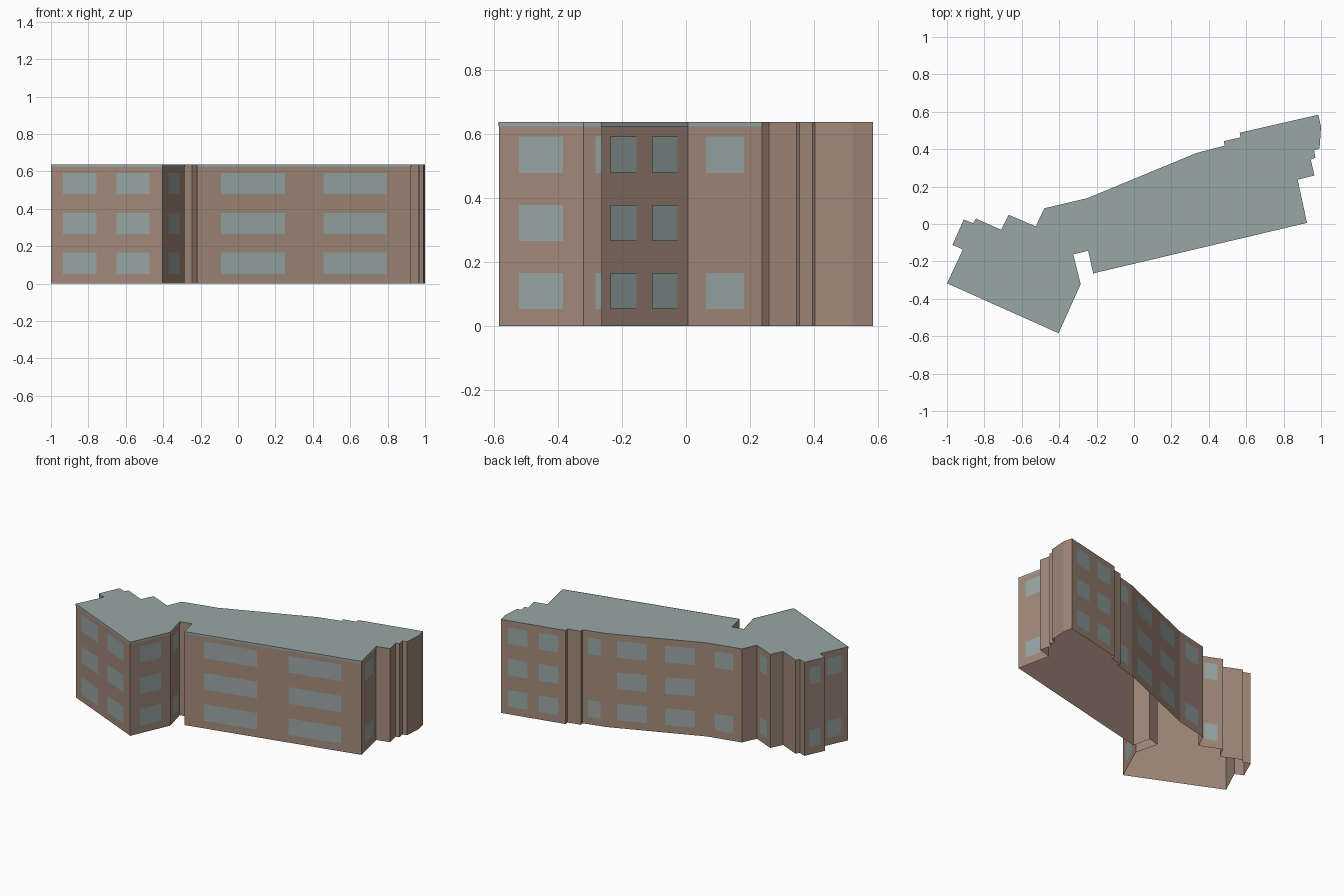
import bpy
import bmesh
from mathutils import Vector

cube = bpy.data.objects.get("Cube")
if cube:
    bpy.data.objects.remove(cube)

HEIGHT = 0.637
PLATE_GAP = 0.002


def srgb(*rgb):
    return [((c / 255 + 0.055) / 1.055) ** 2.4 for c in rgb] + [1.0]


def material(name, colour):
    mat = bpy.data.materials.new(name)
    mat.use_nodes = True
    mat.diffuse_color = colour
    mat.node_tree.nodes["Principled BSDF"].inputs["Base Color"].default_value = colour
    return mat


def make_object(name, bm, mats):
    mesh = bpy.data.meshes.new(name)
    bm.to_mesh(mesh)
    bm.free()
    for mat in mats:
        mesh.materials.append(mat)
    bpy.context.collection.objects.link(bpy.data.objects.new(name, mesh))


brown = material("brown wall", srgb(162, 137, 122))
grey_green = material("grey green glass and roof", srgb(152, 167, 165))

# Window layouts: spans along the wall, and the storeys that have windows
ALL, ENDS = (0, 1, 2), (0, 2)
PAIR = ((0.11, 0.41), (0.59, 0.885))
SINGLE = ((0.24, 0.76),)
BLANK = ((), (), False)

# Footprint, counter-clockwise; each corner starts a wall:
# (x, y, (window spans, storeys, has roof-coloured fascia))
corners = [
    # Front of the angled wing
    (-1.0, -0.317, (PAIR, ALL, True)),
    (-0.403, -0.584, (SINGLE, ALL, True)),
    (-0.285, -0.321, (SINGLE, ENDS, True)),
    # Notch between the wings
    (-0.325, -0.163, BLANK),
    (-0.245, -0.143, BLANK),
    # Front and stepped end of the long wing
    (-0.218, -0.264, (PAIR, ALL, True)),
    (0.925, 0.006, (SINGLE, ENDS, True)),
    (0.875, 0.237, BLANK),
    (0.965, 0.259, BLANK),
    (0.945, 0.345, BLANK),
    (0.97, 0.354, BLANK),
    (0.963, 0.395, BLANK),
    (0.992, 0.403, BLANK),
    (1.0, 0.52, BLANK),
    # Back of the long wing
    (0.985, 0.584, (PAIR, ALL, False)),
    (0.565, 0.488, BLANK),
    (0.57, 0.463, BLANK),
    (0.48, 0.443, BLANK),
    (0.485, 0.419, (SINGLE, ENDS, False)),
    (0.335, 0.38, (PAIR, ALL, False)),
    (-0.25, 0.138, (SINGLE, ENDS, False)),
    # Stepped back of the angled wing
    (-0.48, 0.084, BLANK),
    (-0.525, -0.013, (SINGLE, ENDS, False)),
    (-0.67, 0.049, BLANK),
    (-0.71, -0.031, BLANK),
    (-0.845, 0.029, BLANK),
    (-0.86, 0.004, BLANK),
    (-0.91, 0.024, (SINGLE, ENDS, False)),
    (-0.97, -0.111, BLANK),
    (-0.915, -0.137, (SINGLE, ENDS, False)),
]
points = [Vector((x, y, 0)) for x, y, _ in corners]
walls = list(zip(points, points[1:] + points[:1], [c[2] for c in corners]))

# Shell: plain walls under a flat roof, open underneath
bm = bmesh.new()
low = [bm.verts.new(p) for p in points]
high = [bm.verts.new((p.x, p.y, HEIGHT)) for p in points]
for i in range(len(points)):
    j = (i + 1) % len(points)
    bm.faces.new((low[i], low[j], high[j], high[i]))
bm.faces.new(high).material_index = 1
make_object("walls_and_roof", bm, [brown, grey_green])


def add_plate(bm, start, end, span, bottom, top):
    """Thin pane just outside a wall, covering a span of its length."""
    along = end - start
    outward = Vector((along.y, -along.x, 0)).normalized() * PLATE_GAP
    a, b = (start.lerp(end, t) + outward for t in span)
    quad = ((a, bottom), (b, bottom), (b, top), (a, top))
    bm.faces.new([bm.verts.new((p.x, p.y, z)) for p, z in quad])


# Window panes and the fascia strip below the roof line
windows, fascia = bmesh.new(), bmesh.new()
for start, end, (spans, storeys, has_fascia) in walls:
    for span in spans:
        for storey in storeys:
            sill = 0.053 + storey * 0.213
            add_plate(windows, start, end, span, sill, sill + 0.113)
    if has_fascia:
        add_plate(fascia, start, end, (0, 1), HEIGHT - 0.013, HEIGHT)
make_object("windows", windows, [grey_green])
make_object("fascia", fascia, [grey_green])
